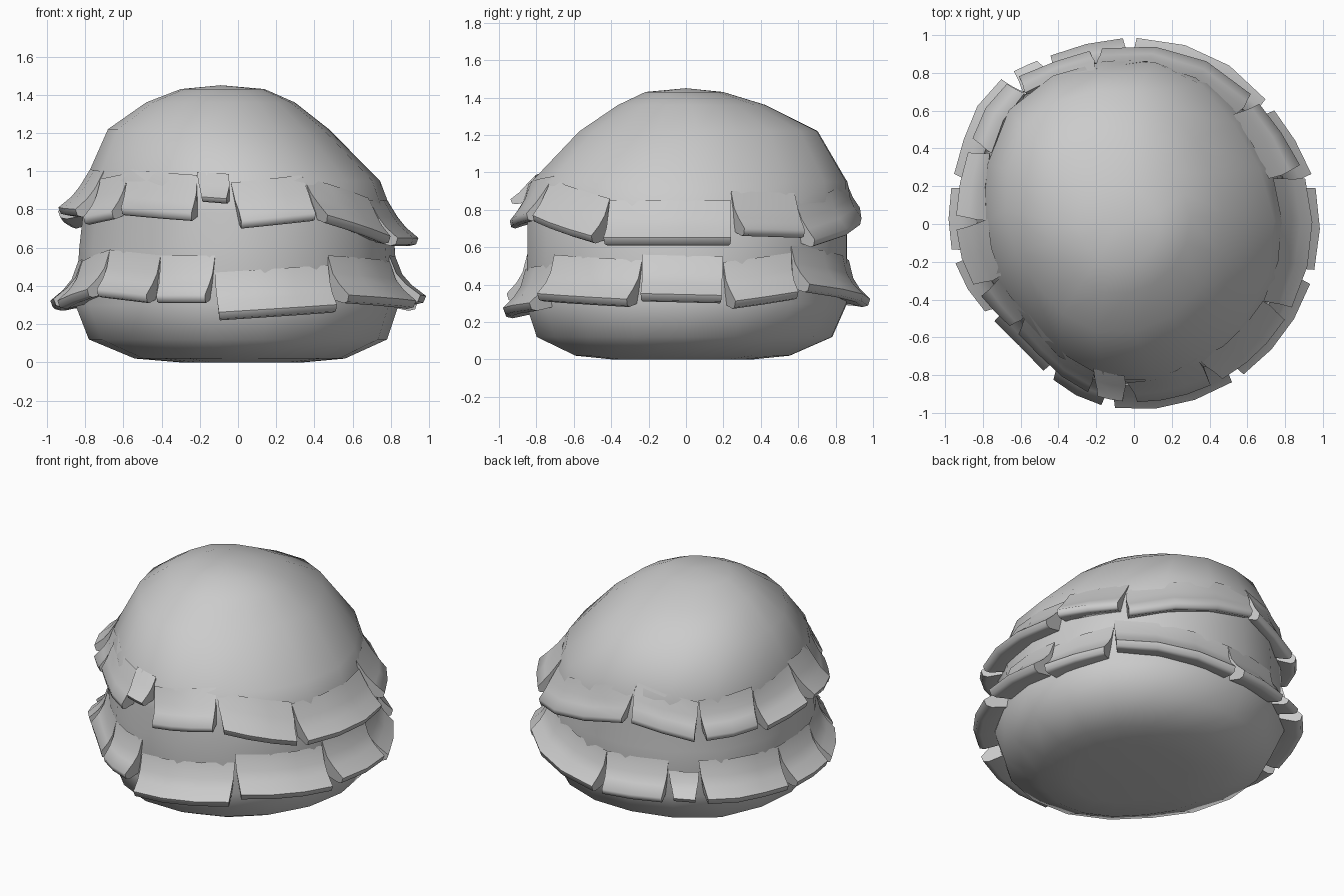
import bpy, bmesh
from math import sin, cos, radians, exp, hypot

if "Cube" in bpy.data.objects:
    bpy.data.objects.remove(bpy.data.objects["Cube"])

# body cross-sections: z, xmin, xmax, ymin, ymax
RINGS = [
    (0.00, -.30, .34, -.40, .36), (0.02, -.54, .56, -.60, .56),
    (0.12, -.78, .78, -.81, .79), (0.30, -.85, .84, -.87, .87),
    (0.60, -.83, .82, -.86, .87), (0.78, -.81, .81, -.86, .87),
    (0.95, -.80, .75, -.84, .87), (1.22, -.68, .48, -.58, .71),
    (1.36, -.48, .30, -.37, .43), (1.43, -.30, .14, -.22, .20),
]


def bump(deg, centre, width):
    d = (deg - centre + 180) % 360 - 180
    return exp(-(d / width) ** 2)


def section(z):
    for a, b in zip(RINGS, RINGS[1:]):
        if z <= b[0]:
            t = (z - a[0]) / (b[0] - a[0])
            return [p + (q - p) * t for p, q in zip(a, b)][1:]
    return RINGS[-1][1:]


# body outline with a bulge at the back left and flatter patches elsewhere
def surface(deg, z):
    x0, x1, y0, y1 = section(z)
    a = radians(deg)
    high = max(0, min(1, (z - .7) / .25))
    k = (1 + .07 * bump(deg, 138, 24) - .06 * bump(deg, 222, 24)
         - .07 * high * bump(deg, 34, 24))
    return (((x0 + x1) / 2 + (x1 - x0) / 2 * cos(a)) * k,
            ((y0 + y1) / 2 + (y1 - y0) / 2 * sin(a)) * k)


def finish(bm, name, angle):
    bmesh.ops.recalc_face_normals(bm, faces=bm.faces[:])
    me = bpy.data.meshes.new(name)
    bm.to_mesh(me)
    bm.free()
    ob = bpy.data.objects.new(name, me)
    bpy.context.collection.objects.link(ob)
    bpy.ops.object.select_all(action='DESELECT')
    ob.select_set(True)
    bpy.context.view_layer.objects.active = ob
    bpy.ops.object.shade_smooth_by_angle(angle=radians(angle))
    return ob


def bridge(bm, a, b):
    n = len(a)
    for i in range(n):
        j = (i + 1) % n
        bm.faces.new((a[i], a[j], b[j], b[i]))


# lumpy dome body
bm = bmesh.new()
SIDES = 18
loops = []
for ring in RINGS:
    loops.append([bm.verts.new((*surface(360 * i / SIDES, ring[0]), ring[0]))
                  for i in range(SIDES)])
for a, b in zip(loops, loops[1:]):
    bridge(bm, a, b)
bm.faces.new(loops[0])
apex = bm.verts.new((-.09, 0, 1.45))
for i in range(SIDES):
    bm.faces.new((loops[-1][i], loops[-1][(i + 1) % SIDES], apex))
finish(bm, "body", 80)


# tier of ragged flaps: each flap is start angle, bottom z at start, bottom z at end
def tier(name, flaps, reach, height):
    bm = bmesh.new()
    for k, (a0, zb0, zb1) in enumerate(flaps):
        a1 = flaps[k + 1][0] if k + 1 < len(flaps) else flaps[0][0] + 360
        n = 2 if a1 - a0 < 30 else 3
        h = height * (.65 if a1 - a0 < 15 else 1)
        cols = []
        for i in range(n + 1):
            t = i / n
            zb = zb0 + (zb1 - zb0) * t
            col = []
            # rows down the outside, round the lip and back under
            for f, out, inset in ((1.0, 0, 0), (.62, .20, .6), (.40, .50, 1.4),
                                  (.17, 1.0, 2.2), (.03, .90, 2.2), (0, .65, 2.2),
                                  (.10, -.25, 1.5)):
                deg = a0 + inset + (a1 - a0 - 2 * inset) * t
                z = zb + h * f
                x, y = surface(deg, z)
                r = hypot(x, y)
                tip = (reach + .06 * bump(deg, 138, 16)
                       - .10 * bump(deg, 224, 24) - .03 * bump(deg, 35, 18))
                s = (r + (tip - r) * out) / r
                col.append(bm.verts.new((x * s, y * s, z)))
            cols.append(col)
        for a, b in zip(cols, cols[1:]):
            bridge(bm, a, b)
        bm.faces.new(cols[0])
        bm.faces.new(cols[-1])
    return finish(bm, name, 62)


tier("upper_flaps", [
    (220, .77, .74), (256, .84, .83), (269, .70, .74), (299, .73, .62),
    (331, .61, .61), (376, .66, .65), (404, .60, .77), (463, .78, .70),
    (492, .71, .73), (516, .70, .75), (540, .77, .76), (562, .72, .75)], .945, .24)

tier("lower_flaps", [
    (212, .34, .31), (240, .31, .31), (262, .22, .26), (305, .31, .28),
    (344, .31, .30), (373, .27, .32), (400, .36, .28), (451, .28, .29),
    (479, .31, .31), (491, .30, .27), (527, .27, .29), (550, .28, .34)], .985, .25)
